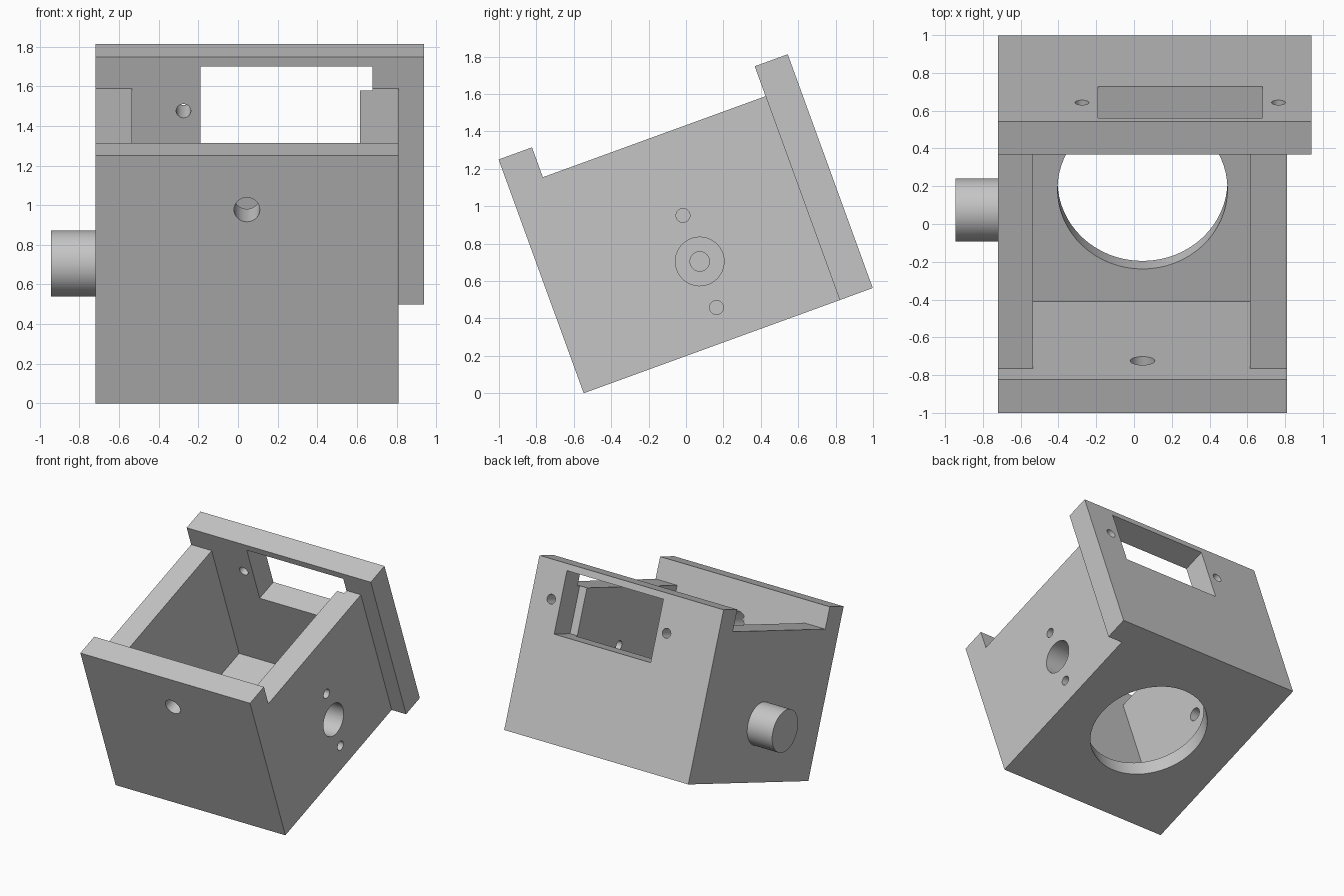
import bpy, math
from mathutils import Matrix, Vector

cube = bpy.data.objects.get("Cube")
if cube:
    bpy.data.objects.remove(cube, do_unlink=True)

grey = bpy.data.materials.new("plain grey")
grey.use_nodes = True
grey.diffuse_color = (0.56, 0.56, 0.56, 1)
grey.node_tree.nodes["Principled BSDF"].inputs["Base Color"].default_value = grey.diffuse_color


def block(name, low, high):
    """Box between two corners."""
    bpy.ops.mesh.primitive_cube_add(size=1)
    ob = bpy.context.object
    ob.name = name
    low, high = Vector(low), Vector(high)
    ob.data.transform(Matrix.Translation((low + high) / 2) @ Matrix.Diagonal((high - low).to_4d()))
    return ob


def rod(name, axis, radius, start, end):
    """Cylinder from start to end, lying along the named axis."""
    start, end = Vector(start), Vector(end)
    bpy.ops.mesh.primitive_cylinder_add(vertices=64, radius=radius, depth=(end - start).length)
    ob = bpy.context.object
    ob.name = name
    turn = {"X": Matrix.Rotation(math.pi / 2, 4, "Y"),
            "Y": Matrix.Rotation(math.pi / 2, 4, "X"),
            "Z": Matrix.Identity(4)}[axis]
    ob.data.transform(Matrix.Translation((start + end) / 2) @ turn)
    return ob


def combine(target, tool, operation="DIFFERENCE"):
    mod = target.modifiers.new(tool.name, "BOOLEAN")
    mod.operation, mod.solver, mod.object = operation, "EXACT", tool
    bpy.context.view_layer.objects.active = target
    bpy.ops.object.modifier_apply(modifier=mod.name)
    bpy.data.objects.remove(tool, do_unlink=True)


# Dimensions, before the housing is tilted
LEFT, RIGHT, FLANGE = -0.72, 0.81, 0.94
IN_LEFT, IN_RIGHT = -0.535, 0.615
WALL, BACK, DEPTH = 0.19, 1.457, 1.645
FLOOR, SIDE_TOP, TOP = 0.125, 1.16, 1.33
MID_X, MID_Y, PIVOT_Z, SCREW_Z = 0.045, 0.824, 0.45, 1.04
SCREW = 0.037

# Outer block with back flange, lowered side walls and open cavity
housing = block("housing", (LEFT, 0, 0), (FLANGE, DEPTH, TOP))
combine(housing, block("flange_cut", (RIGHT, -1, -1), (2, BACK, 2)))
combine(housing, block("side_top_cut", (-2, WALL, SIDE_TOP), (2, BACK, 2)))
combine(housing, block("cavity", (IN_LEFT, WALL, FLOOR), (IN_RIGHT, BACK, 2)))

# Pivot peg on one side
combine(housing, rod("peg", "X", 0.167, (-0.945, MID_Y, PIVOT_Z), (-0.62, MID_Y, PIVOT_Z)), "UNION")

# Round floor opening, window in the back plate, front hole
combine(housing, rod("floor_hole", "Z", 0.45, (MID_X, MID_Y, -0.2), (MID_X, MID_Y, 0.3)))
combine(housing, block("window", (-0.19, BACK - 0.03, 0.795), (0.68, 2, 1.278)))
combine(housing, rod("front_hole", "Y", 0.065, (MID_X, -0.2, SCREW_Z), (MID_X, 0.4, SCREW_Z)))

# Screw holes either side of the window
for x in (-0.275, 0.765):
    combine(housing, rod("window_screw", "Y", SCREW, (x, BACK - 0.1, SCREW_Z), (x, 2, SCREW_Z)))

# Shaft hole with two screw holes, and the blind bore in the peg
for z, r in ((PIVOT_Z, 0.13), (PIVOT_Z + 0.262, SCREW), (PIVOT_Z - 0.262, SCREW)):
    combine(housing, rod("side_hole", "X", r, (0.4, MID_Y, z), (1.2, MID_Y, z)))
combine(housing, rod("peg_bore", "X", 0.052, (-0.85, MID_Y, PIVOT_Z), (-0.3, MID_Y, PIVOT_Z)))

# Tilt the housing onto its front lower edge
housing.data.transform(Matrix.Translation((0, -0.547, 0)) @ Matrix.Rotation(math.radians(20), 4, "X"))
housing.data.materials.clear()
housing.data.materials.append(grey)
bpy.ops.object.select_all(action="DESELECT")
housing.select_set(True)
bpy.context.view_layer.objects.active = housing
bpy.ops.object.shade_smooth_by_angle(angle=math.radians(30))
